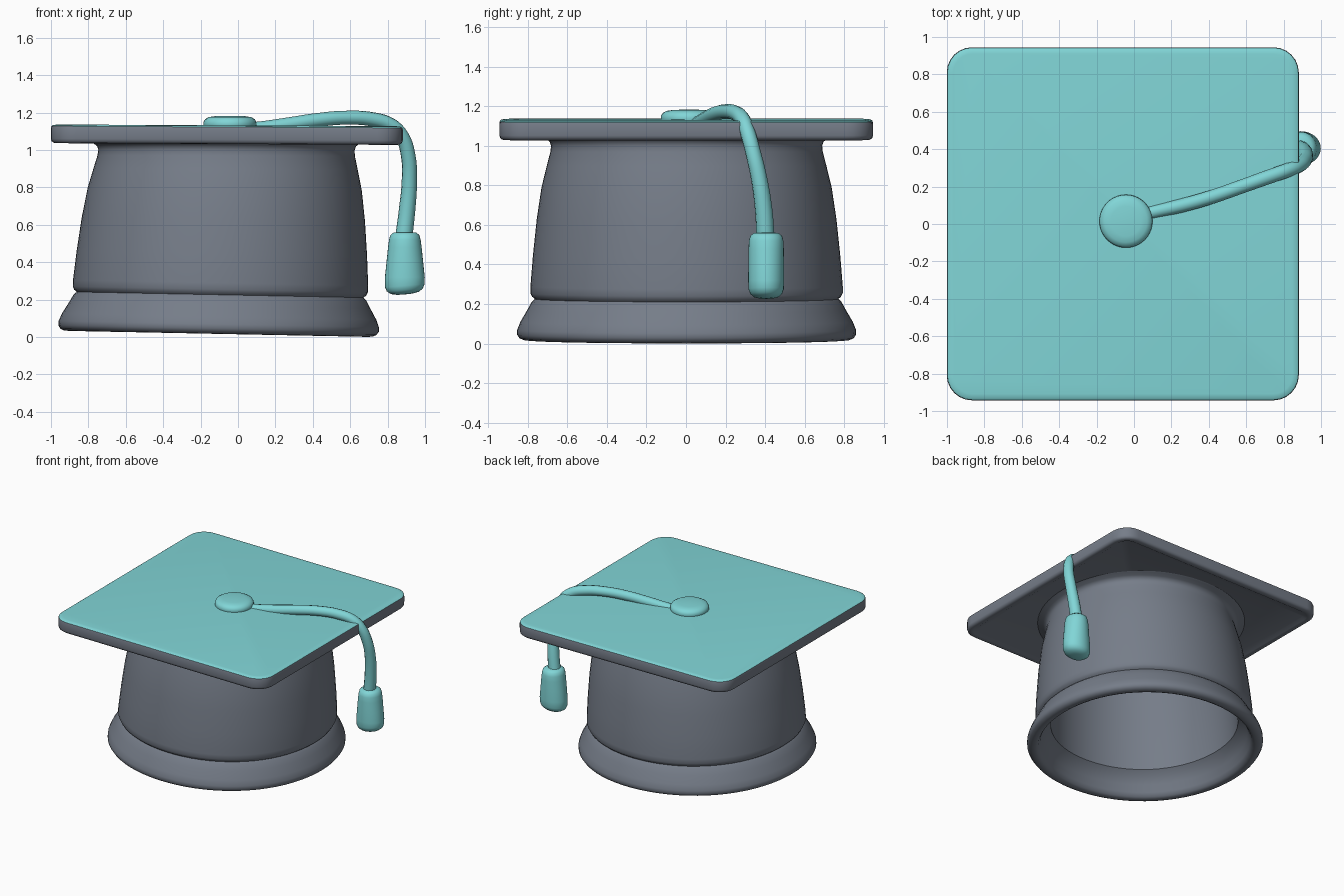
import bpy, bmesh, math
from mathutils import Matrix, Vector

if "Cube" in bpy.data.objects:
    bpy.data.objects.remove(bpy.data.objects["Cube"])


def material(name, rgb):
    m = bpy.data.materials.new(name)
    m.diffuse_color = (*rgb, 1)
    m.use_nodes = True
    m.node_tree.nodes["Principled BSDF"].inputs["Base Color"].default_value = m.diffuse_color
    return m


GREY = material("slate grey", (0.18, 0.205, 0.25))
TEAL = material("teal", (0.22, 0.67, 0.68))


def finish(name, bm, mats, angle=40):
    bmesh.ops.recalc_face_normals(bm, faces=bm.faces)
    mesh = bpy.data.meshes.new(name)
    bm.to_mesh(mesh)
    bm.free()
    ob = bpy.data.objects.new(name, mesh)
    bpy.context.collection.objects.link(ob)
    for m in mats:
        mesh.materials.append(m)
    bpy.context.view_layer.objects.active = ob
    ob.select_set(True)
    bpy.ops.object.shade_smooth_by_angle(angle=math.radians(angle))
    ob.select_set(False)
    return ob


def lathe(profile, steps, closed=False):
    """Spin (radius, z) points about z; closed joins the last ring to the first."""
    bm = bmesh.new()
    rings = []
    for r, z in profile:
        if r == 0:
            rings.append([bm.verts.new((0, 0, z))] * steps)
        else:
            rings.append([bm.verts.new((r * math.cos(2 * math.pi * i / steps),
                                        r * math.sin(2 * math.pi * i / steps), z))
                          for i in range(steps)])
    pairs = list(zip(rings, rings[1:]))
    if closed:
        pairs.append((rings[-1], rings[0]))
    for a, b in pairs:
        for i in range(steps):
            j = (i + 1) % steps
            quad = list(dict.fromkeys((a[i], a[j], b[j], b[i])))
            bm.faces.new(quad)
    return bm


# Hollow cap with a flared band, leaning slightly and a touch squarish
cap_profile = [
    (0.80, 0.017), (0.825, 0.019), (0.845, 0.028), (0.857, 0.046), (0.856, 0.07),
    (0.84, 0.11), (0.805, 0.17), (0.782, 0.212), (0.767, 0.226), (0.78, 0.237),
    (0.789, 0.255), (0.789, 0.29), (0.776, 0.45), (0.757, 0.63), (0.733, 0.79),
    (0.706, 0.90), (0.688, 0.97), (0.685, 1.00), (0.692, 1.02), (0.71, 1.034),
    (0.74, 1.043), (0.757, 1.052), (0.757, 1.07), (0.62, 1.07), (0.63, 0.95),
    (0.665, 0.60), (0.68, 0.28), (0.68, 0.20), (0.715, 0.165), (0.745, 0.11),
    (0.763, 0.055), (0.778, 0.027)]
bm = lathe(cap_profile, 72, closed=True)
for v in bm.verts:
    x, y, z = v.co
    lean = min(1, max(0, (1.04 - z) / 0.5))
    bulge = 1 + 0.011 * math.sin(2 * math.atan2(y, x)) ** 2
    v.co = (x * bulge - 0.06 - 0.044 * (1.04 - z), y * bulge + 0.003, z - 0.02 * x * lean)
finish("cap_body", bm, [GREY], 42)

# Square board with rounded corners and a shallow recess below; (inset, z) upwards
HALF, RADIUS = 0.941, 0.135
rings = [(0.075, 1.050), (0.05, 1.036), (0.03, 1.032), (0.014, 1.035), (0.004, 1.043),
         (0.0, 1.056), (0.0, 1.112), (0.003, 1.123), (0.012, 1.129), (0.035, 1.132)]
bm = bmesh.new()
loops = []
for inset, z in rings:
    loop = []
    for corner in range(4):
        for k in range(7):
            a = math.radians(90 * corner + 15 * k)
            c = HALF - RADIUS
            sx = 1 if corner in (0, 3) else -1
            sy = 1 if corner in (0, 1) else -1
            r = RADIUS - inset
            loop.append(bm.verts.new((sx * c + r * math.cos(a),
                                      1.003 * (sy * c + r * math.sin(a)), z)))
    loops.append(loop)
n = len(loops[0])
for k, (a, b) in enumerate(zip(loops, loops[1:])):
    for i in range(n):
        f = bm.faces.new((a[i], a[(i + 1) % n], b[(i + 1) % n], b[i]))
        f.material_index = 1 if k >= 7 else 0
bm.faces.new(loops[0][::-1])
bm.faces.new(loops[-1]).material_index = 1
bm.transform(Matrix.Translation((-0.06, 0.001, 0)) @ Matrix.Translation((0, 0, 1.08))
             @ Matrix.Rotation(0.005, 4, 'Y') @ Matrix.Translation((0, 0, -1.08)))
finish("board", bm, [GREY, TEAL])

# Button in the middle of the board
bm = lathe([(0, 1.112), (0.135, 1.112), (0.142, 1.135), (0.141, 1.150), (0.133, 1.165),
            (0.113, 1.176), (0.08, 1.181), (0, 1.183)], 40)
bm.transform(Matrix.Translation((-0.043, 0.015, 0)))
finish("button", bm, [TEAL])

# Cord draped over the board edge: x, y, z, thickness
path = [(0.03, 0.048, 1.110, 0.036), (0.12, 0.068, 1.117, 0.036), (0.26, 0.100, 1.136, 0.037),
        (0.42, 0.146, 1.160, 0.037), (0.58, 0.202, 1.173, 0.037), (0.72, 0.252, 1.164, 0.038),
        (0.82, 0.287, 1.132, 0.038), (0.876, 0.309, 1.075, 0.038), (0.91, 0.338, 0.97, 0.039),
        (0.916, 0.370, 0.83, 0.041), (0.904, 0.392, 0.68, 0.044), (0.886, 0.402, 0.53, 0.046)]
curve = bpy.data.curves.new("cord", 'CURVE')
curve.dimensions = '3D'
curve.bevel_depth = 0.04
curve.bevel_resolution = 4
curve.resolution_u = 5
curve.use_fill_caps = True
sp = curve.splines.new('BEZIER')
sp.bezier_points.add(len(path) - 1)
for p, (x, y, z, r) in zip(sp.bezier_points, path):
    p.co = (x, y, z)
    p.handle_left_type = p.handle_right_type = 'AUTO'
    p.radius = r / 0.04
cord = bpy.data.objects.new("cord", curve)
bpy.context.collection.objects.link(cord)
curve.materials.append(TEAL)
bpy.context.view_layer.objects.active = cord
cord.select_set(True)
bpy.ops.object.convert(target='MESH')
bpy.ops.object.shade_smooth_by_angle(angle=math.radians(50))
cord.select_set(False)

# Tassel, wider from side to side towards the bottom
bm = lathe([(0, 0.228), (0.035, 0.229), (0.063, 0.236), (0.081, 0.252), (0.089, 0.275),
            (0.091, 0.32), (0.090, 0.40), (0.089, 0.48), (0.087, 0.52), (0.080, 0.545),
            (0.062, 0.559), (0, 0.564)], 32)
for v in bm.verts:
    x, y, z = v.co
    widen = 0.97 + 0.22 * min(1, max(0, (0.52 - z) / 0.22))
    v.co = (0.892 + x * widen, 0.405 + y, z + (0.1 * x if z < 0.3 else 0))
finish("tassel", bm, [TEAL], 60)
